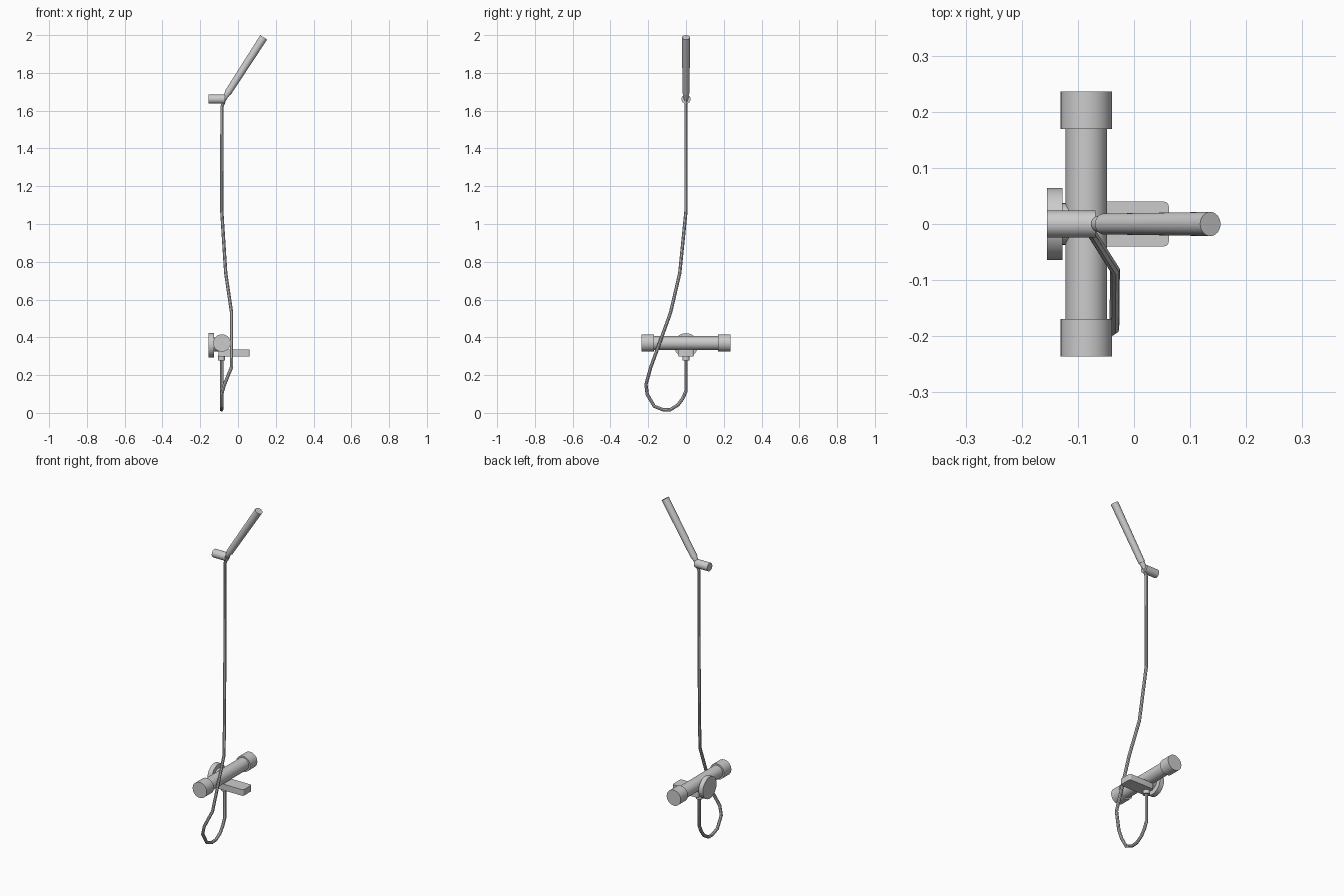
import bpy, bmesh
from mathutils import Vector

if "Cube" in bpy.data.objects:
    bpy.data.objects.remove(bpy.data.objects["Cube"])


def finish(ob):
    bpy.ops.object.select_all(action='DESELECT')
    ob.select_set(True)
    bpy.context.view_layer.objects.active = ob
    bpy.ops.object.shade_smooth_by_angle()
    return ob


def rod(name, a, b, r1, r2=None, sides=32):
    """Capped cylinder or cone from point a to point b."""
    a, b = Vector(a), Vector(b)
    d = b - a
    bpy.ops.mesh.primitive_cone_add(vertices=sides, radius1=r1, radius2=r1 if r2 is None else r2,
                                    depth=d.length, location=(a + b) / 2,
                                    rotation=d.to_track_quat('Z', 'Y').to_euler())
    ob = bpy.context.object
    ob.name = name
    return finish(ob)


X, Z = -0.085, 0.37

# Mixer body with a control knob at each end
rod("mixer_body", (X, -0.17, Z), (X, 0.17, Z), 0.037)
for side, name in ((-1, "left_knob"), (1, "right_knob")):
    rod(name, (X, side * 0.169, Z), (X, side * 0.236, Z), 0.046)

# Wall flange and its neck
rod("wall_flange", (-0.155, 0, 0.358), (-0.127, 0, 0.358), 0.064)
rod("flange_neck", (-0.128, 0, 0.362), (-0.09, 0, 0.362), 0.037)

# Flat spout with rounded vertical corners
bpy.ops.mesh.primitive_cube_add(size=1, location=(-0.021, 0, 0.317))
spout = bpy.context.object
spout.name = "spout"
spout.dimensions = (0.166, 0.08, 0.036)
bpy.ops.object.transform_apply(location=False, rotation=False, scale=True)
bm = bmesh.new()
bm.from_mesh(spout.data)
upright = [e for e in bm.edges if abs(e.verts[0].co.z - e.verts[1].co.z) > 0.01]
bmesh.ops.bevel(bm, geom=upright, offset=0.009, segments=4, profile=0.5, affect='EDGES')
bm.to_mesh(spout.data)
bm.free()
finish(spout)

# Hose outlet under the mixer
rod("hose_outlet", (-0.087, 0, 0.278), (-0.087, 0, 0.305), 0.019)

# Hose: drops, loops back and rises to the handset
path = [(-0.087, 0, 0.285), (-0.087, 0, 0.115), (-0.087, -0.018, 0.075), (-0.087, -0.043, 0.042),
        (-0.087, -0.083, 0.017), (-0.087, -0.12, 0.016), (-0.087, -0.168, 0.035),
        (-0.087, -0.205, 0.098), (-0.072, -0.212, 0.15), (-0.035, -0.187, 0.24),
        (-0.034, -0.082, 0.53), (-0.065, -0.033, 0.74), (-0.086, 0, 1.07),
        (-0.085, 0, 1.62), (-0.074, 0, 1.652), (-0.056, 0, 1.685)]
curve = bpy.data.curves.new("hose", 'CURVE')
curve.dimensions = '3D'
curve.bevel_depth = 0.009
curve.bevel_resolution = 2
curve.use_fill_caps = True
spline = curve.splines.new('POLY')
spline.points.add(len(path) - 1)
for p, co in zip(spline.points, path):
    p.co = (*co, 1)
hose = bpy.data.objects.new("hose", curve)
bpy.context.collection.objects.link(hose)
bpy.ops.object.select_all(action='DESELECT')
hose.select_set(True)
bpy.context.view_layer.objects.active = hose
bpy.ops.object.convert(target='MESH')
finish(bpy.context.object)

# Wall holder and stick handset
rod("handset_holder", (-0.155, 0, 1.661), (-0.069, 0, 1.661), 0.024)
low, high = Vector((-0.054, 0, 1.694)), Vector((0.136, 0, 1.988))
axis = (high - low).normalized()
rod("handset_neck", low - axis * 0.055, low + axis * 0.012, 0.01, 0.017)
rod("handset", low, high, 0.0185, 0.0215)
